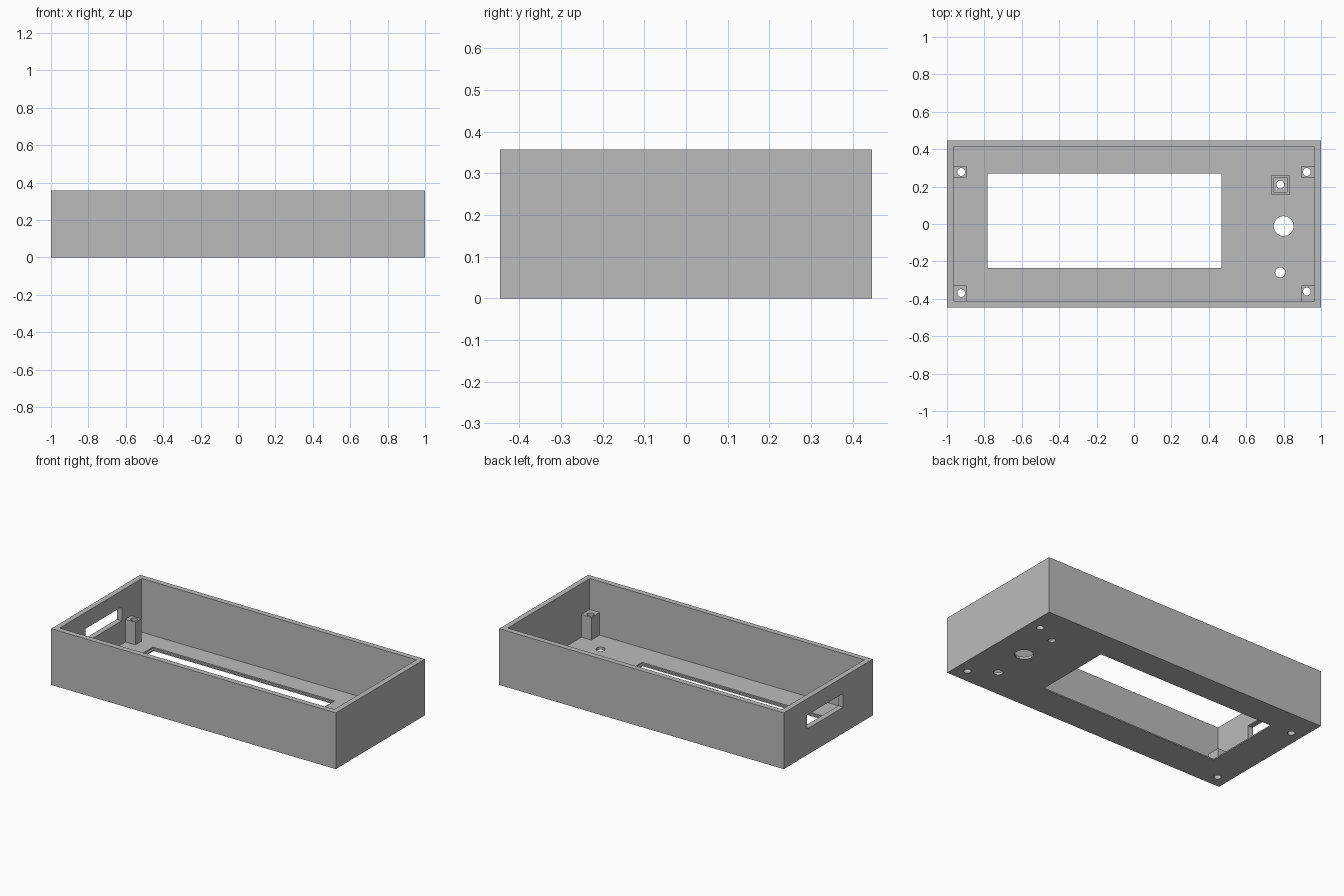
import bpy
from mathutils import Vector

cube = bpy.data.objects.get("Cube")
if cube:
    bpy.data.objects.remove(cube, do_unlink=True)

# One plain grey plastic
GREY = (0.5, 0.5, 0.5, 1.0)
plastic = bpy.data.materials.new("grey_plastic")
plastic.use_nodes = True
plastic.diffuse_color = GREY
plastic.node_tree.nodes["Principled BSDF"].inputs["Base Color"].default_value = GREY

# Main heights and the inner cavity limits
HEIGHT, FLOOR, POST_TOP, HOLDER_TOP = 0.357, 0.016, 0.16, 0.06
IN_X, IN_Y = 0.965, 0.412
SINK = 0.004  # how far added parts sink into the shell


def box(name, x, y, z):
    """Box from three (low, high) ranges."""
    bpy.ops.mesh.primitive_cube_add(size=1)
    ob = bpy.context.object
    ob.name = name
    low, high = (Vector(v) for v in zip(x, y, z))
    for v in ob.data.vertices:
        v.co = [low[i] + (v.co[i] + 0.5) * (high[i] - low[i]) for i in range(3)]
    ob.data.materials.append(plastic)
    return ob


def drill(name, x, y, radius):
    """Upright round cutter reaching through everything."""
    bpy.ops.mesh.primitive_cylinder_add(vertices=32, radius=radius, depth=2, location=(x, y, 0))
    ob = bpy.context.object
    ob.name = name
    ob.data.materials.append(plastic)
    return ob


def cut(target, cutters):
    """Subtract each cutter from the target and apply the result."""
    bpy.ops.object.select_all(action="DESELECT")
    bpy.context.view_layer.objects.active = target
    target.select_set(True)
    for cutter in cutters:
        cutter.hide_render = True
        mod = target.modifiers.new("cut", "BOOLEAN")
        mod.operation = "DIFFERENCE"
        mod.solver = "EXACT"
        mod.object = cutter
        bpy.ops.object.modifier_apply(modifier=mod.name)


def finish(ob):
    bpy.ops.object.select_all(action="DESELECT")
    bpy.context.view_layer.objects.active = ob
    ob.select_set(True)
    bpy.ops.object.shade_smooth_by_angle(angle=0.5)


# Open-topped shell with display window, window recess and side slot
casing = box("casing", (-1, 1), (-0.447, 0.447), (0, HEIGHT))
cutters = [
    box("cavity_cutter", (-IN_X, IN_X), (-IN_Y, IN_Y), (FLOOR, 1)),
    box("window_cutter", (-0.783, 0.469), (-0.235, 0.27), (-1, 1)),
    box("recess_cutter", (-0.796, 0.482), (-0.248, 0.283), (FLOOR / 2, 1)),
    box("slot_cutter", (-1.2, -0.9), (-0.15, 0.213), (0.165, 0.253)),
    drill("knob_hole_cutter", 0.80, -0.011, 0.053),
    drill("lamp_hole_cutter", 0.782, -0.259, 0.027),
]

# Square screw posts along the side walls, each with a through hole
posts = []
for name, side, y_range, hole_y in (
    ("back_right_post", -1, (0.249, 0.31), 0.278),
    ("back_left_post", 1, (0.249, 0.31), 0.278),
    ("front_right_post", -1, (-IN_Y - SINK, -0.329), -0.369),
    ("front_left_post", 1, (-IN_Y - SINK, -0.329), -0.361),
):
    x_range = sorted((side * 0.895, side * (IN_X + SINK)))
    post = box(name, x_range, y_range, (FLOOR - SINK, POST_TOP))
    hole = drill(name + "_hole_cutter", side * 0.924, hole_y, 0.021)
    cut(post, [hole])
    cutters.append(hole)
    posts.append(post)

# Low square holder around the push-button hole
holder = box("button_holder", (0.734, 0.835), (0.158, 0.259), (FLOOR - SINK, HOLDER_TOP))
pocket = box("pocket_cutter", (0.747, 0.822), (0.171, 0.246), (-1, 1))
cut(holder, [pocket])
cutters.append(drill("button_hole_cutter", 0.782, 0.211, 0.021))

cut(casing, cutters)
for ob in [casing, holder] + posts:
    finish(ob)
for cutter in cutters + [pocket]:
    bpy.data.objects.remove(cutter, do_unlink=True)
